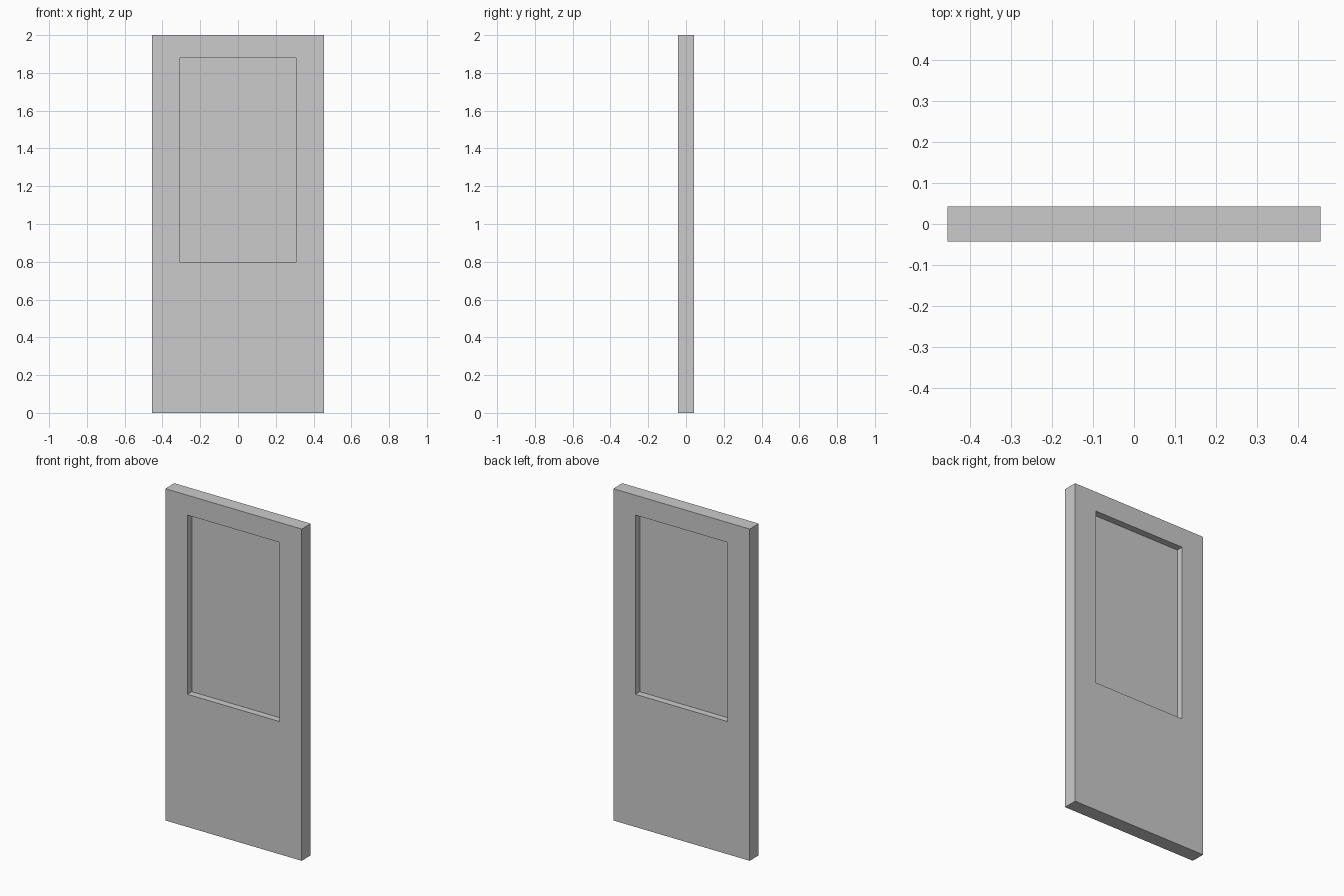
import bpy, bmesh

if "Cube" in bpy.data.objects:
    bpy.data.objects.remove(bpy.data.objects["Cube"])

HALF_W, HALF_T, HEIGHT = 0.455, 0.043, 2.0
OPEN_X, OPEN_Z0, OPEN_Z1 = 0.307, 0.80, 1.88
PANE_HALF = 0.002


def make_object(name, bm):
    bmesh.ops.recalc_face_normals(bm, faces=bm.faces)
    mesh = bpy.data.meshes.new(name)
    bm.to_mesh(mesh)
    bm.free()
    obj = bpy.data.objects.new(name, mesh)
    bpy.context.collection.objects.link(obj)
    return obj


def rect(bm, half_x, z0, z1, y):
    return [bm.verts.new((x, y, z)) for x, z in
            ((-half_x, z0), (half_x, z0), (half_x, z1), (-half_x, z1))]


# Door leaf: rectangular slab with a window opening through it
bm = bmesh.new()
rings = [rect(bm, HALF_W, 0, HEIGHT, -HALF_T),
         rect(bm, HALF_W, 0, HEIGHT, HALF_T),
         rect(bm, OPEN_X, OPEN_Z0, OPEN_Z1, HALF_T),
         rect(bm, OPEN_X, OPEN_Z0, OPEN_Z1, -HALF_T)]
for r in range(4):
    a, b = rings[r], rings[(r + 1) % 4]
    for i in range(4):
        j = (i + 1) % 4
        bm.faces.new((a[i], a[j], b[j], b[i]))
make_object("door_leaf", bm)

# Thin pane set midway in the opening
bm = bmesh.new()
front = rect(bm, OPEN_X, OPEN_Z0, OPEN_Z1, -PANE_HALF)
back = rect(bm, OPEN_X, OPEN_Z0, OPEN_Z1, PANE_HALF)
bm.faces.new(front)
bm.faces.new(back[::-1])
for i in range(4):
    j = (i + 1) % 4
    bm.faces.new((front[i], back[i], back[j], front[j]))
make_object("window_pane", bm)
